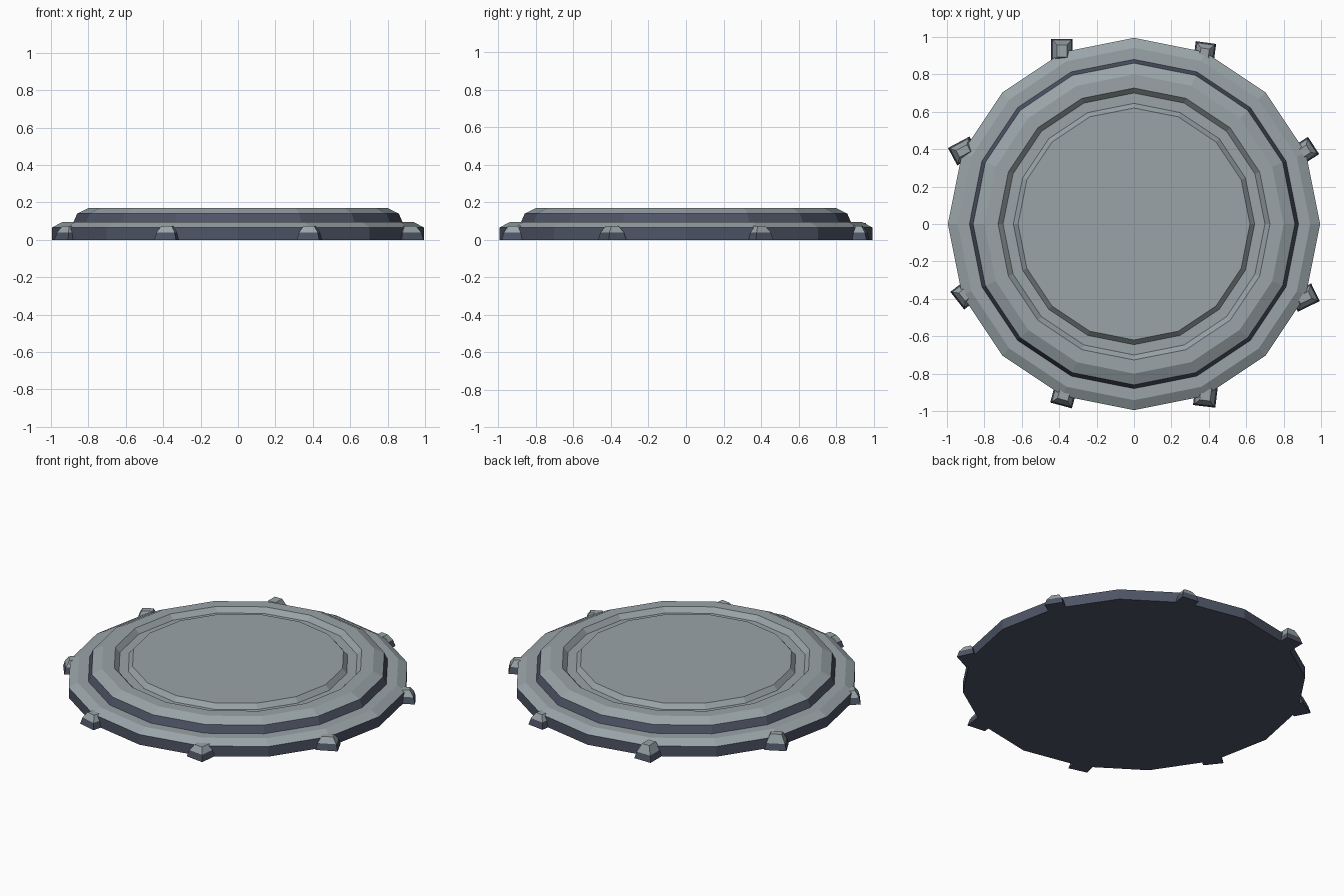
import bpy, bmesh
from math import sin, cos, pi, radians
from mathutils import Matrix, Vector

cube = bpy.data.objects.get("Cube")
if cube:
    bpy.data.objects.remove(cube)

SIDES = 16


def material(name, rgb):
    m = bpy.data.materials.new(name)
    m.use_nodes = True
    m.diffuse_color = (*rgb, 1)
    m.node_tree.nodes["Principled BSDF"].inputs["Base Color"].default_value = (*rgb, 1)
    return m


GREY = material("light grey metal", (0.32, 0.37, 0.39))
BLUE = material("dark blue steel", (0.075, 0.09, 0.13))


def finish(name, bm):
    bmesh.ops.recalc_face_normals(bm, faces=bm.faces)
    mesh = bpy.data.meshes.new(name)
    bm.to_mesh(mesh)
    bm.free()
    mesh.materials.append(GREY)
    mesh.materials.append(BLUE)
    obj = bpy.data.objects.new(name, mesh)
    bpy.context.collection.objects.link(obj)
    return obj


def stack(name, rings, blue_bands):
    """Join closed rings of points in order; cap both ends. Listed bands are blue."""
    bm = bmesh.new()
    loops = [[bm.verts.new(p) for p in ring] for ring in rings]
    n = len(loops[0])
    for band, (a, b) in enumerate(zip(loops, loops[1:])):
        for i in range(n):
            j = (i + 1) % n
            face = bm.faces.new((a[i], a[j], b[j], b[i]))
            face.material_index = int(band in blue_bands)
    bm.faces.new(loops[0][::-1]).material_index = 1
    bm.faces.new(loops[-1])
    return finish(name, bm)


def ring(radius, z):
    return [(radius * cos(2 * pi * k / SIDES), radius * sin(2 * pi * k / SIDES), z)
            for k in range(SIDES)]


# Round stepped platform: base tier, upper tier, groove and centre plate
profile = [(0.995, 0), (0.995, 0.065), (0.942, 0.094), (0.88, 0.094),
           (0.86, 0.14), (0.80, 0.17), (0.727, 0.17), (0.70, 0.14),
           (0.645, 0.14), (0.62, 0.17)]
stack("platform", [ring(r, z) for r, z in profile], {0, 3})


# Chamfered clamp blocks around the rim
def clamp(name, x, y, angle, width, height):
    levels = [(0, 0), (0.01, 0.04), (0.032, height)]
    depth = 0.13
    turn = Matrix.Translation((x, y, 0)) @ Matrix.Rotation(radians(angle), 4, "Z")
    rings = []
    for inset, z in levels:
        w, out, back = width / 2 - inset, -inset, inset - depth
        rings.append([turn @ Vector(p) for p in
                      ((out, -w, z), (out, w, z), (back, w, z), (back, -w, z))])
    stack(name, rings, {0})


# Outer face midpoint, facing angle, width, height
clamps = [(0.96, 0.42, 33, 0.11, 0.075), (0.385, 0.97, 82, 0.11, 0.075),
          (-0.385, 0.99, 90, 0.115, 0.09), (-0.97, 0.36, 208, 0.105, 0.09),
          (-0.945, -0.41, 218, 0.12, 0.075), (-0.39, -0.97, 255, 0.12, 0.075),
          (0.375, -0.975, 263, 0.12, 0.075), (0.97, -0.365, 26, 0.105, 0.075)]
for i, spec in enumerate(clamps, 1):
    clamp(f"rim_clamp_{i}", *spec)
